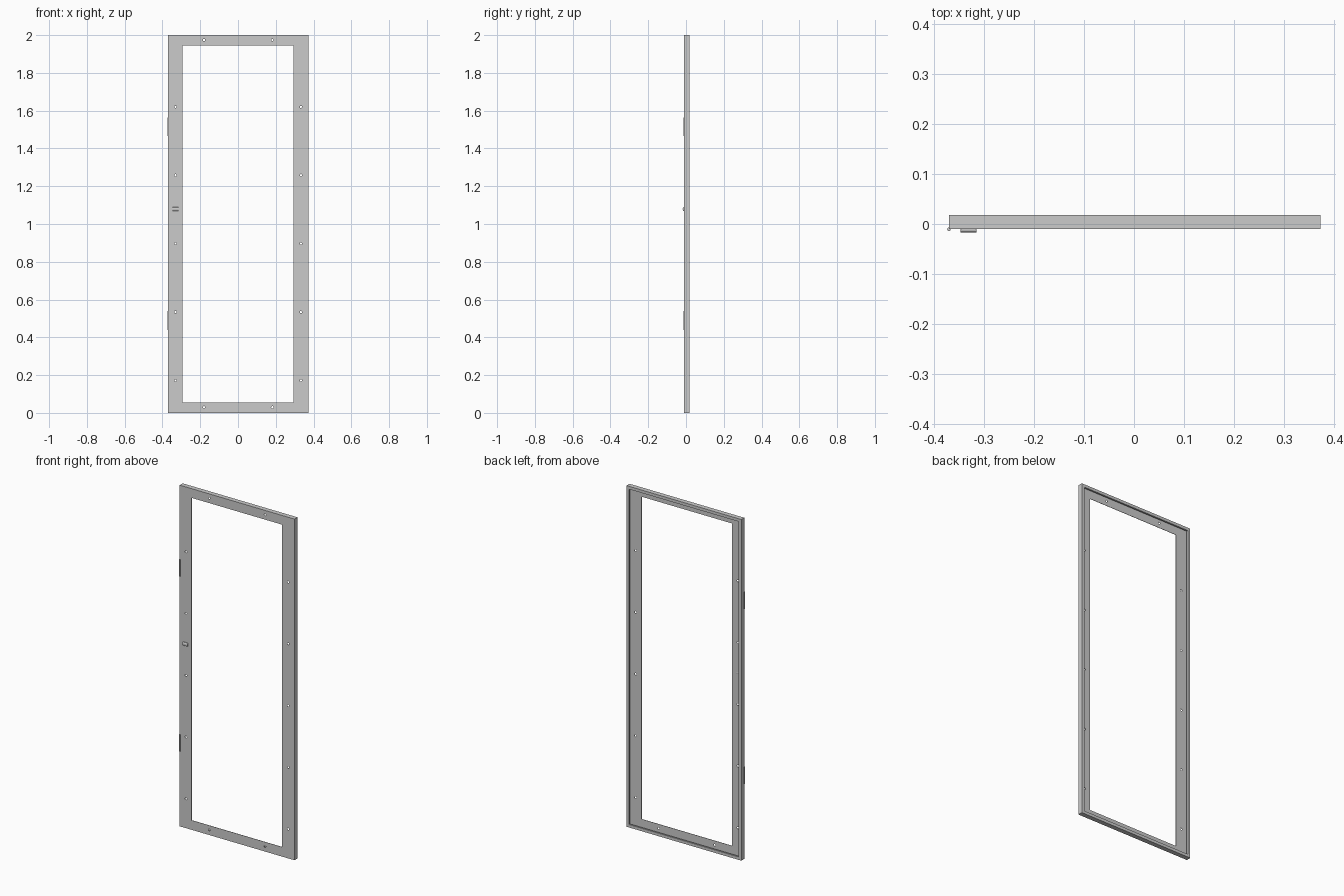
import bpy, bmesh, math
from mathutils import Matrix

if "Cube" in bpy.data.objects:
    bpy.data.objects.remove(bpy.data.objects["Cube"])

X0, X1, H = -0.371, 0.3735, 2.0        # outer frame
IX, IZ0, IZ1 = 0.294, 0.056, 1.946     # opening
YF, YB, T = -0.010, 0.018, 0.002       # front, back, sheet thickness
LIP, RET = 0.017, 0.010                # back lip width, inward return


def finish(name, bm):
    bmesh.ops.recalc_face_normals(bm, faces=bm.faces)
    me = bpy.data.meshes.new(name)
    bm.to_mesh(me)
    bm.free()
    ob = bpy.data.objects.new(name, me)
    bpy.context.collection.objects.link(ob)
    return ob


def cylinder(bm, r, length, centre, axis, seg=24):
    rot = {'X': Matrix.Rotation(math.pi / 2, 4, 'Y'),
           'Y': Matrix.Rotation(math.pi / 2, 4, 'X'),
           'Z': Matrix.Identity(4)}[axis]
    bmesh.ops.create_cone(bm, cap_ends=True, segments=seg, radius1=r, radius2=r,
                          depth=length, matrix=Matrix.Translation(centre) @ rot)


def smooth(ob):
    bpy.ops.object.select_all(action='DESELECT')
    ob.select_set(True)
    bpy.context.view_layer.objects.active = ob
    bpy.ops.object.shade_smooth_by_angle()


# Door frame: folded sheet section (inset, y) swept round four mitred corners
profile = [(0, YF), (0, YB), (LIP, YB), (LIP, YB - RET), (LIP - T, YB - RET),
           (LIP - T, YB - T), (T, YB - T), (T, YF + T), (None, YF + T), (None, YF)]


def corner(right, top, d):
    if d is None:
        return (IX if right else -IX), (IZ1 if top else IZ0)
    return (X1 - d if right else X0 + d), (H - d if top else d)


bm = bmesh.new()
rings = []
for right, top in ((0, 0), (1, 0), (1, 1), (0, 1)):
    ring = []
    for d, y in profile:
        x, z = corner(right, top, d)
        ring.append(bm.verts.new((x, y, z)))
    rings.append(ring)
n = len(profile)
for i in range(4):
    a, b = rings[i], rings[(i + 1) % 4]
    for j in range(n):
        k = (j + 1) % n
        bm.faces.new((a[j], a[k], b[k], b[j]))
frame = finish("door_frame", bm)

# Screw holes through the front sheet
bm = bmesh.new()
for s in (-1, 1):
    for i in range(5):
        cylinder(bm, 0.006, 0.012, (0.001 + s * 0.332, YF + T / 2, 0.172 + i * 0.362), 'Y', 16)
    for z in (0.03, 1.974):
        cylinder(bm, 0.006, 0.012, (0.001 + s * 0.181, YF + T / 2, z), 'Y', 16)
cutter = finish("hole_cutter", bm)
cutter.hide_render = True
cutter.hide_set(True)
mod = frame.modifiers.new("holes", 'BOOLEAN')
mod.operation = 'DIFFERENCE'
mod.solver = 'EXACT'
mod.object = cutter

# Hinge barrels on the left edge
for name, z in (("lower_hinge", 0.49), ("upper_hinge", 1.515)):
    bm = bmesh.new()
    cylinder(bm, 0.0035, 0.1, (-0.371, YF - 0.0005, z), 'Z')
    smooth(finish(name, bm))

# Small latch: base block and rounded bar on the front
bm = bmesh.new()
bmesh.ops.create_cube(bm, size=1, matrix=Matrix.Translation((-0.332, -0.0115, 1.079))
                      @ Matrix.Diagonal((0.028, 0.004, 0.02, 1)))
finish("latch_base", bm)
bm = bmesh.new()
cylinder(bm, 0.01, 0.032, (0, 0, 0), 'X')
bmesh.ops.scale(bm, vec=(1, 0.5, 1), verts=bm.verts)
bmesh.ops.translate(bm, vec=(-0.332, -0.0125, 1.079), verts=bm.verts)
smooth(finish("latch_bar", bm))
